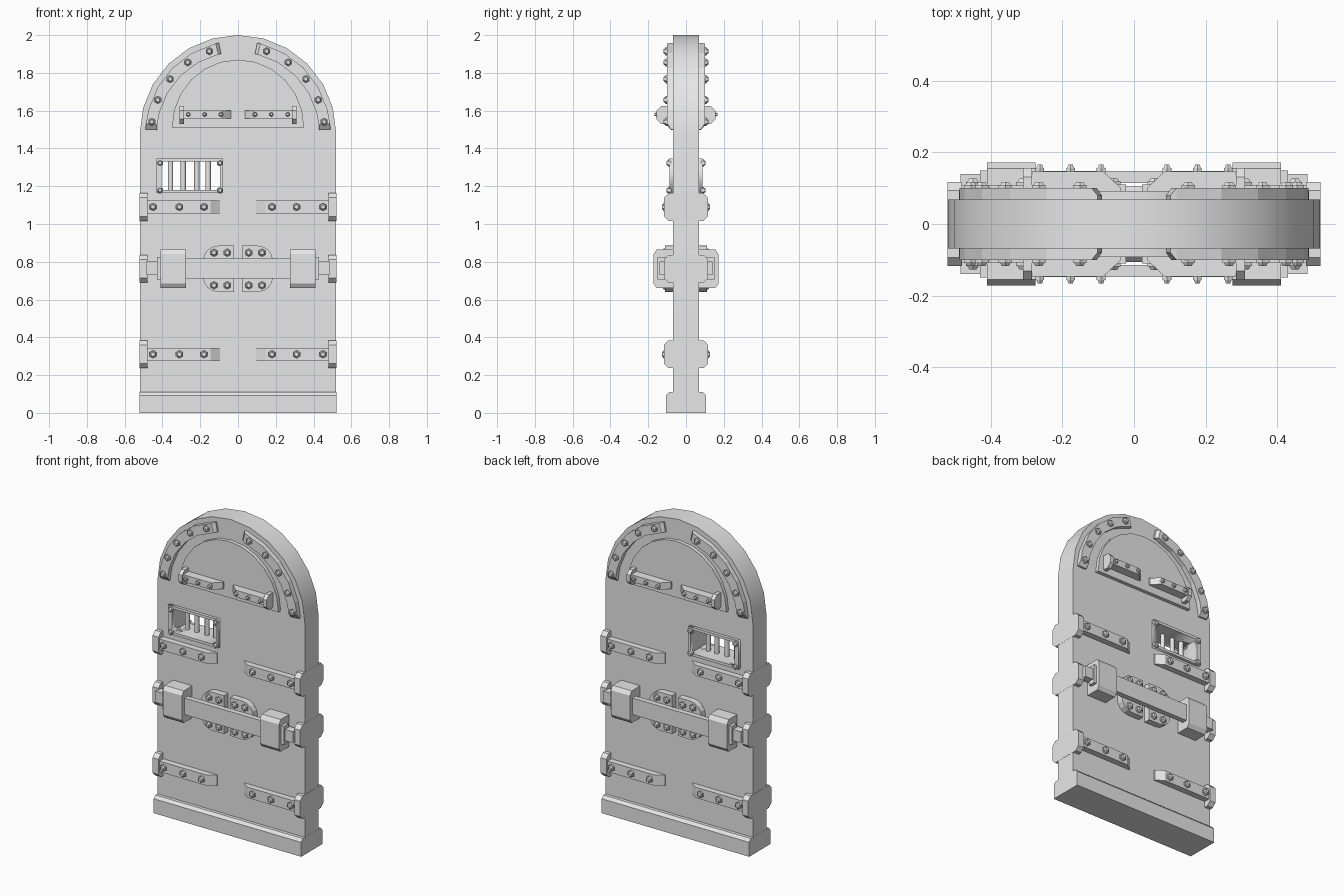
import bpy, bmesh
from math import sin, cos, pi, radians
from mathutils import Matrix

cube = bpy.data.objects.get("Cube")
if cube:
    bpy.data.objects.remove(cube)

grey = bpy.data.materials.new("plain_grey")
grey.use_nodes = True
grey.diffuse_color = (0.8, 0.8, 0.8, 1)
grey.node_tree.nodes["Principled BSDF"].inputs["Base Color"].default_value = (0.8, 0.8, 0.8, 1)


def add_object(name, mesh, mirror=""):
    mesh.materials.clear()
    mesh.materials.append(grey)
    obj = bpy.data.objects.new(name, mesh)
    bpy.context.collection.objects.link(obj)
    if mirror:
        mod = obj.modifiers.new("mirror", "MIRROR")
        mod.use_axis = ("X" in mirror, "Y" in mirror, False)
        mod.use_mirror_merge = False
    return obj


def finish(name, bm, mirror=""):
    bmesh.ops.recalc_face_normals(bm, faces=bm.faces)
    mesh = bpy.data.meshes.new(name)
    bm.to_mesh(mesh)
    bm.free()
    return add_object(name, mesh, mirror)


def loft(name, sections, mirror=""):
    """Join matching closed cross-sections and cap both ends."""
    bm = bmesh.new()
    rings = [[bm.verts.new(p) for p in s] for s in sections]
    for a, b in zip(rings, rings[1:]):
        for i in range(len(a)):
            j = (i + 1) % len(a)
            bm.faces.new((a[i], a[j], b[j], b[i]))
    bm.faces.new(rings[0])
    bm.faces.new(rings[-1])
    return finish(name, bm, mirror)


def prism(name, profile, axis, lo, hi, mirror=""):
    """Extrude a 2D profile along one axis."""
    place = {"X": lambda p, t: (t, p[0], p[1]),
             "Y": lambda p, t: (p[0], t, p[1]),
             "Z": lambda p, t: (p[0], p[1], t)}[axis]
    return loft(name, [[place(p, t) for p in profile] for t in (lo, hi)], mirror)


def rect(x0, x1, z0, z1):
    return [(x0, z0), (x1, z0), (x1, z1), (x0, z1)]


def octagon(depth, z0, z1, c):
    return [(-depth + c, z0), (depth - c, z0), (depth, z0 + c), (depth, z1 - c),
            (depth - c, z1), (-depth + c, z1), (-depth, z1 - c), (-depth, z0 + c)]


def arch(rx, rz, z, steps=12):
    return [(rx * cos(pi * i / steps), z + rz * sin(pi * i / steps)) for i in range(steps + 1)]


def plate(name, loops, half):
    """Flat upright plate with holes: the first loop is the outline."""
    curve = bpy.data.curves.new(name, "CURVE")
    curve.dimensions = "2D"
    curve.fill_mode = "BOTH"
    curve.extrude = half
    for loop in loops:
        spline = curve.splines.new("POLY")
        spline.points.add(len(loop) - 1)
        for point, (x, z) in zip(spline.points, loop):
            point.co = (x, z, 0, 1)
        spline.use_cyclic_u = True
    temp = bpy.data.objects.new(name + "_outline", curve)
    bpy.context.collection.objects.link(temp)
    deps = bpy.context.evaluated_depsgraph_get()
    mesh = bpy.data.meshes.new_from_object(temp.evaluated_get(deps))
    bpy.data.objects.remove(temp)
    mesh.transform(Matrix.Rotation(pi / 2, 4, "X"))
    bm = bmesh.new()
    bm.from_mesh(mesh)
    bmesh.ops.remove_doubles(bm, verts=bm.verts, dist=0.0001)
    return finish(name, bm)


def smooth(obj):
    obj.data.shade_smooth()
    obj.data.set_sharp_from_angle(angle=radians(32))


def bolts(name, spots, y, r, mirror="XY"):
    """Six-sided bolt heads with a narrower tip, facing the front."""
    bm = bmesh.new()
    turn = Matrix.Rotation(pi / 2, 4, "X")
    for x, z in spots:
        for r1, r2, start, h in ((r, r, -0.005, 0.015), (r * 0.8, r * 0.5, 0.009, 0.01)):
            bmesh.ops.create_cone(bm, cap_ends=True, segments=6, radius1=r1, radius2=r2, depth=h,
                                  matrix=Matrix.Translation((x, -y - start - h / 2, z)) @ turn)
    return finish(name, bm, mirror)


def strap(name, x_in, x_out, z0, z1, depth, base):
    """Flat bar whose inner end slopes down to the door."""
    profile = [(x_in, -0.05), (x_in, -base), (x_in + 0.05, -depth), (x_out, -depth), (x_out, -0.05)]
    return prism(name, profile, "Z", z0, z1, "XY")


# Door slab with window opening, raised arch panel and kick plinth
opening = rect(-0.405, -0.095, 1.18, 1.33)
slab = plate("door_slab", [[(-0.52, 0), (0.52, 0)] + arch(0.52, 0.52, 1.48), opening], 0.069)
smooth(slab)
smooth(prism("arch_panel", arch(0.35, 0.36, 1.51), "Y", -0.092, 0.092))
plinth = [(-0.106, 0), (0.106, 0), (0.106, 0.092), (0.09, 0.11), (-0.09, 0.11), (-0.106, 0.092)]
prism("base_plinth", plinth, "X", -0.521, 0.521)

# Window frame, bars and corner bolts
plate("window_frame", [rect(-0.432, -0.08, 1.163, 1.347), opening], 0.088)
bm = bmesh.new()
for x in (-0.357, -0.29, -0.218, -0.158):
    bmesh.ops.create_cone(bm, cap_ends=True, segments=12, radius1=0.014, radius2=0.014,
                          depth=0.18, matrix=Matrix.Translation((x, 0, 1.255)))
smooth(finish("window_bars", bm))
bolts("window_bolts", [(x, z) for x in (-0.413, -0.095) for z in (1.178, 1.323)], 0.085, 0.019, "Y")

# Curved straps following the arch
sections = []
for degrees in (12, 14, 30, 45, 60, 75, 84, 87.5):
    a = radians(degrees)
    depth = 0.08 if degrees in (12, 87.5) else 0.1
    sections.append([(r * sin(a), -y, 1.48 + r * cos(a))
                     for r, y in ((0.43, 0.05), (0.49, 0.05), (0.49, depth), (0.43, depth))])
loft("arch_straps", sections, "XY")
bolts("arch_bolts", [(0.46 * sin(radians(d)), 1.48 + 0.46 * cos(radians(d)))
                     for d in (19.2, 35.3, 51.4, 67.4, 82.4)], 0.099, 0.022)

# Small straps on the arch panel
prism("panel_strap_ends", octagon(0.156, 1.53, 1.625, 0.025), "X", 0.285, 0.31, "X")
strap("panel_straps", 0.036, 0.29, 1.558, 1.602, 0.147, 0.1)
bolts("panel_bolts", [(x, 1.58) for x in (0.092, 0.177, 0.263)], 0.147, 0.014)

# Edge brackets at three heights, with straps on the upper and lower ones
for label, z in (("lower", 0.31), ("middle", 0.763), ("upper", 1.09)):
    prism(label + "_edge_brackets", octagon(0.117, z - 0.073, z + 0.073, 0.024), "X", 0.48, 0.521, "X")
    if label != "middle":
        strap(label + "_straps", 0.095, 0.49, z - 0.034, z + 0.034, 0.108, 0.075)
        bolts(label + "_strap_bolts", [(x, z) for x in (0.18, 0.31, 0.45)], 0.108, 0.023)

# Cross bar, its holders and end tabs
prism("cross_bar", rect(-0.425, 0.425, 0.711, 0.817), "Y", -0.148, -0.115, "Y")
prism("cross_bar_ends", rect(0.405, 0.43, 0.705, 0.825), "Y", -0.15, -0.105, "XY")
prism("cross_bar_tabs", rect(0.42, 0.485, 0.73, 0.802), "Y", -0.14, -0.09, "XY")
holder = [(-0.05, 0.66), (-0.155, 0.66), (-0.172, 0.685), (-0.172, 0.84), (-0.155, 0.865), (-0.05, 0.865)]
prism("bar_holders", holder, "X", 0.275, 0.41, "XY")

# Rounded lock plates behind the bar
corner = [(0.105 + 0.08 * cos(pi * i / 8), 0.08 * sin(pi * i / 8)) for i in range(5)]
outline = [(0.022, 0.64)] + [(x, 0.72 - z) for x, z in reversed(corner)]
outline += [(x, 0.805 + z) for x, z in corner] + [(0.022, 0.885)]
prism("lock_plates", outline, "Y", -0.11, -0.05, "XY")
bolts("lock_bolts", [(x, z) for x in (0.057, 0.127) for z in (0.675, 0.848)], 0.109, 0.023)
